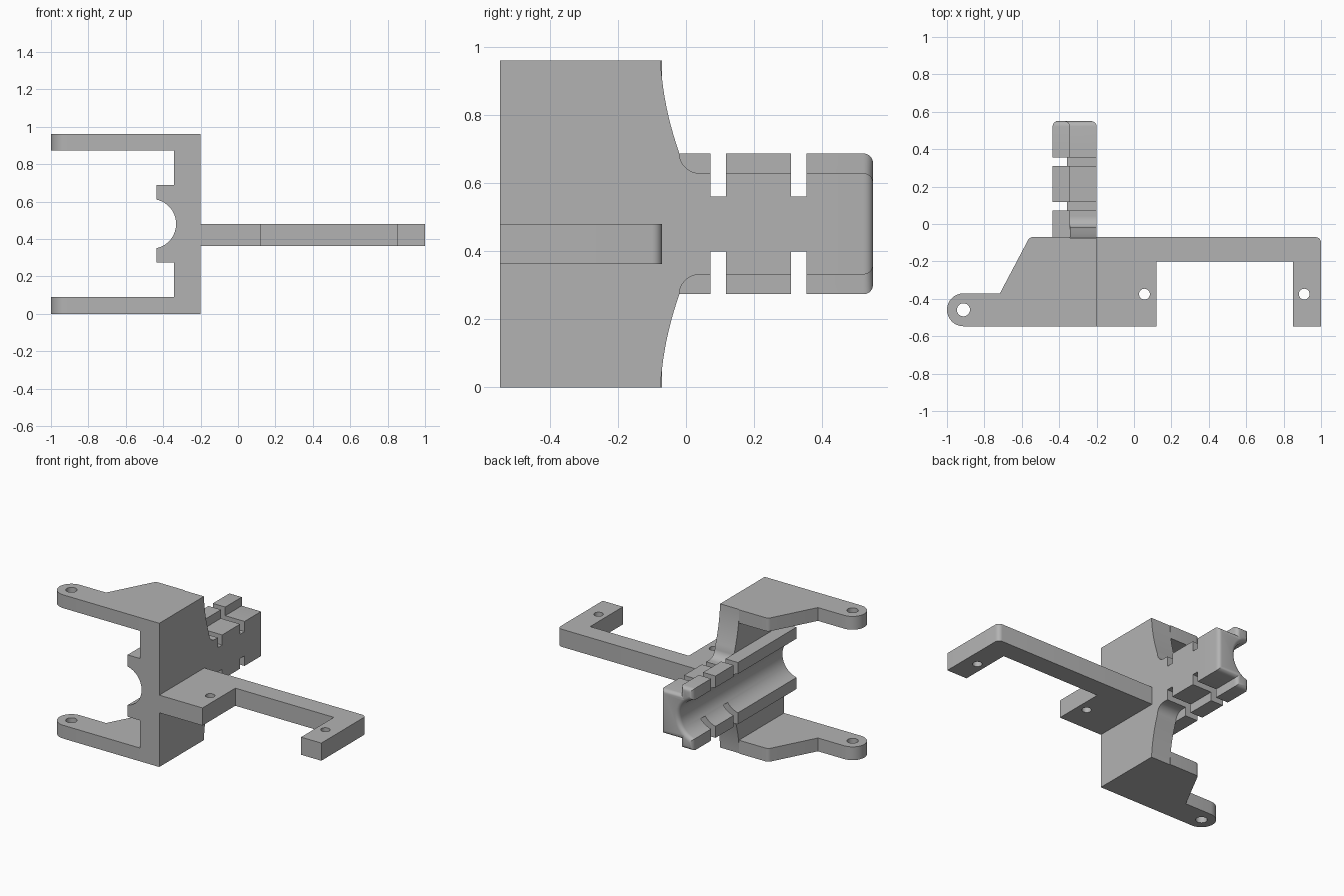
import bpy, bmesh
from math import cos, sin, radians, asin, degrees

if "Cube" in bpy.data.objects:
    bpy.data.objects.remove(bpy.data.objects["Cube"])

grey = bpy.data.materials.new("plain grey")
grey.use_nodes = True
COLOR = (0.45, 0.45, 0.45, 1)
grey.diffuse_color = COLOR
grey.node_tree.nodes["Principled BSDF"].inputs["Base Color"].default_value = COLOR

HEIGHT = 0.962
MID = HEIGHT / 2
FRONT, BACK = -0.547, 0.55
WALL_OUT, WALL_IN = -0.2, -0.343


def arc(cx, cy, r, start, end, n):
    angles = [radians(start + (end - start) * i / n) for i in range(n + 1)]
    return [(cx + r * cos(a), cy + r * sin(a)) for a in angles]


def prism(name, outline, axis, lo, hi, round_end=0):
    """Extrude a 2D outline along an axis, optionally rounding the far rim."""
    def place(p, d):
        return {"x": (d, *p), "y": (p[0], d, p[1]), "z": (*p, d)}[axis]
    bm = bmesh.new()
    near = [bm.verts.new(place(p, lo)) for p in outline]
    far = [bm.verts.new(place(p, hi)) for p in outline]
    bm.faces.new(near)
    cap = bm.faces.new(far)
    for i in range(len(outline)):
        j = (i + 1) % len(outline)
        bm.faces.new((near[i], near[j], far[j], far[i]))
    bmesh.ops.recalc_face_normals(bm, faces=bm.faces)
    if round_end:
        bmesh.ops.bevel(bm, geom=list(cap.edges), offset=round_end, segments=5,
                        profile=0.5, affect="EDGES", clamp_overlap=False)
    mesh = bpy.data.meshes.new(name)
    bm.to_mesh(mesh)
    bm.free()
    mesh.materials.append(grey)
    obj = bpy.data.objects.new(name, mesh)
    bpy.context.collection.objects.link(obj)
    return obj


def activate(obj):
    bpy.ops.object.select_all(action="DESELECT")
    obj.select_set(True)
    bpy.context.view_layer.objects.active = obj


def cut(obj, cutter):
    cutter.hide_render = True
    activate(obj)
    mod = obj.modifiers.new("cut", "BOOLEAN")
    mod.operation, mod.solver, mod.object = "DIFFERENCE", "EXACT", cutter
    bpy.ops.object.modifier_apply(modifier=mod.name)
    bpy.data.objects.remove(cutter)


def drill(obj, x, y, r):
    cut(obj, prism("drill", arc(x, y, r, 0, 345, 23), "z", -1, 2))


def box_cut(obj, x, y, z):
    cut(obj, prism("cutter", [(x[0], y[0]), (x[1], y[0]), (x[1], y[1]), (x[0], y[1])], "z", *z))


# Cradle: stepped block with a round channel along its open side
LIP, BORE = -0.435, 0.133
bore_x = -0.331 - BORE
half = degrees(asin((1 - ((LIP - bore_x) / BORE) ** 2) ** 0.5))
NECK, BOSS = 0.149, 0.207
outline = [(WALL_OUT, MID - NECK), (WALL_OUT, MID + NECK),
           (WALL_IN, MID + NECK), (WALL_IN, MID + BOSS), (LIP, MID + BOSS)]
outline += arc(bore_x, MID, BORE, half, -half, 24)
outline += [(LIP, MID - BOSS), (WALL_IN, MID - BOSS), (WALL_IN, MID - NECK)]
cradle = prism("cradle", outline, "y", FRONT, BACK, round_end=0.028)

# Strap slots across the top and bottom of the cradle
for start in (0.072, 0.309):
    for z in ((MID + 0.081, 1), (0, MID - 0.081)):
        box_cut(cradle, (-0.6, 0), (start, start + 0.046), z)

# Wall wing: flaring back edge that blends into the cradle neck
wing = [(FRONT, 0)]
for i in range(11):
    t = i / 10
    wing.append((-0.075 + 0.014 * t + 0.041 * t * t, 0.272 * t))
wing += arc(0.04, 0.272, 0.06, 170, 90, 8)
wing += [(0.04, MID - NECK), (FRONT, MID - NECK)]

# Mounting arm: tapered plate with a rounded eye
EYE_X, EYE_R = -0.912, 0.088
EYE_Y = FRONT + EYE_R
arm = [(WALL_IN, FRONT)] + arc(EYE_X, EYE_Y, EYE_R, 270, 90, 16)
arm += [(-0.717, EYE_Y + EYE_R)]
arm += arc(-0.54, -0.1, 0.03, 150, 90, 5) + [(WALL_IN, -0.07)]

parts = [cradle]
for side, top in (("lower", False), ("upper", True)):
    profile = [(y, HEIGHT - z if top else z) for y, z in wing]
    parts.append(prism(side + "_wall", profile, "x", WALL_IN, WALL_OUT))
    base = HEIGHT - 0.089 if top else 0
    plate = prism(side + "_arm", arm, "z", base, base + 0.089)
    drill(plate, EYE_X, EYE_Y, 0.035)
    parts.append(plate)

# Side bracket: long hooked bar with two screw holes
hook = [(WALL_OUT, FRONT), (0.12, FRONT), (0.12, -0.2), (0.85, -0.2), (0.85, FRONT), (1, FRONT)]
hook += arc(0.97, -0.1, 0.03, 0, 90, 6) + [(WALL_OUT, -0.07)]
bracket = prism("side_bracket", hook, "z", 0.363, MID)
for x in (0.056, 0.91):
    drill(bracket, x, -0.375, 0.029)
parts.append(bracket)

for part in parts:
    activate(part)
    bpy.ops.object.shade_smooth_by_angle(angle=radians(30))
